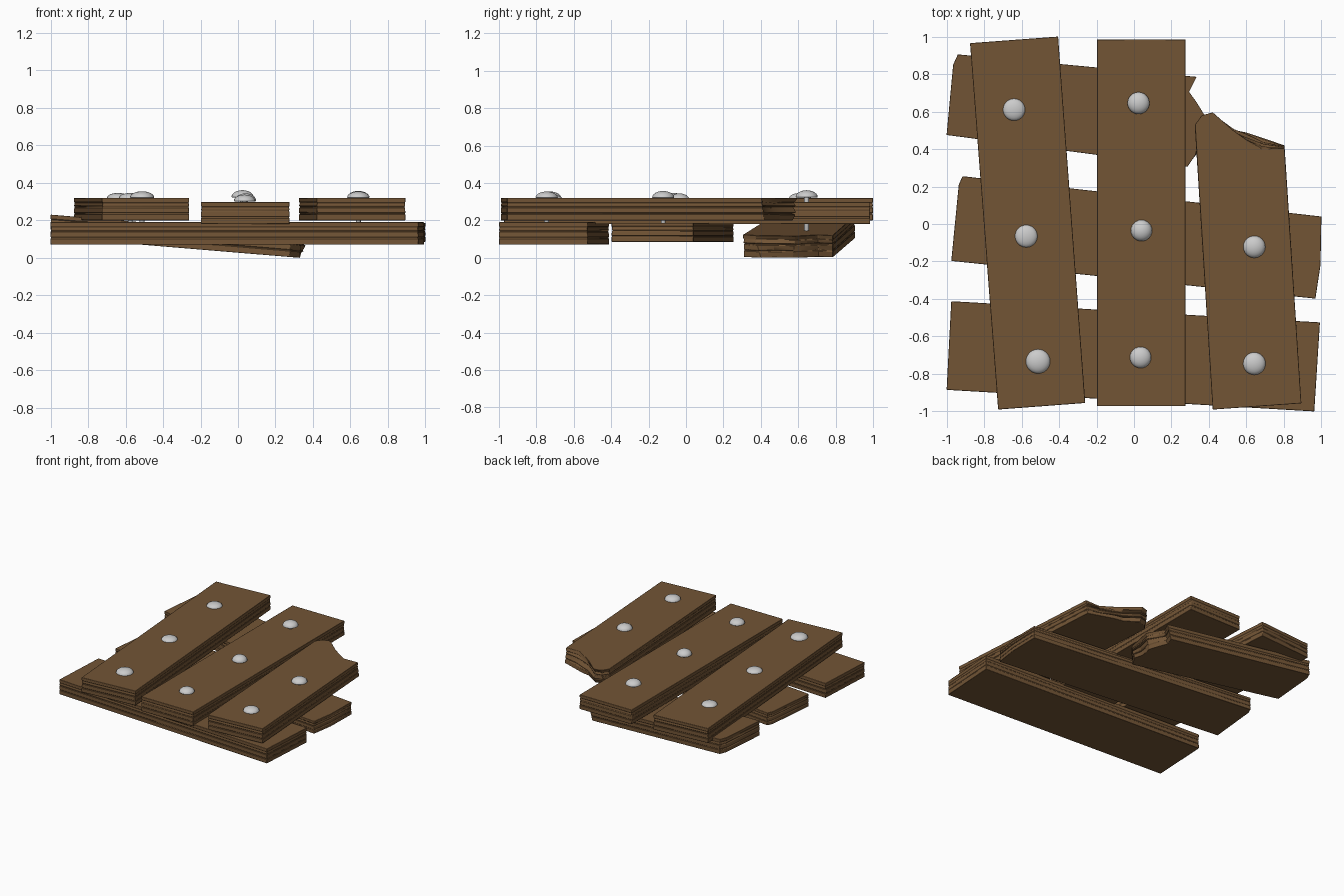
import bpy, bmesh, math, random
from mathutils import Vector

if "Cube" in bpy.data.objects:
    bpy.data.objects.remove(bpy.data.objects["Cube"])

random.seed(4)


def material(name, color):
    m = bpy.data.materials.new(name)
    m.diffuse_color = (*color, 1)
    m.use_nodes = True
    m.node_tree.nodes["Principled BSDF"].inputs["Base Color"].default_value = m.diffuse_color
    return m


wood = material("wood", (0.17, 0.09, 0.036))


def finish(bm, name, angle, mat=None):
    bmesh.ops.recalc_face_normals(bm, faces=bm.faces)
    me = bpy.data.meshes.new(name)
    bm.to_mesh(me)
    bm.free()
    ob = bpy.data.objects.new(name, me)
    bpy.context.collection.objects.link(ob)
    if mat:
        me.materials.append(mat)
    bpy.ops.object.select_all(action='DESELECT')
    bpy.context.view_layer.objects.active = ob
    ob.select_set(True)
    bpy.ops.object.shade_smooth_by_angle(angle=math.radians(angle))
    return ob


def plank(name, top, z0, z1, bottom=None, broken=(), slope=0.0, pivot=0.0):
    """Stack of counter-clockwise outlines with shallow grain grooves; broken points are splintered."""
    bottom = bottom or top
    n = len(top)
    bm = bmesh.new()
    rings = []
    levels = [(0, 0), (.26, 0), (.30, .004), (.34, 0), (.56, .001),
              (.60, .005), (.64, 0), (.78, .003), (.82, 0), (1, 0)]
    for t, groove in levels:
        pts = [Vector(b).lerp(Vector(a), t) for a, b in zip(top, bottom)]
        ring = []
        for i, p in enumerate(pts):
            d0 = (p - pts[i - 1]).normalized()
            d1 = (pts[(i + 1) % n] - p).normalized()
            inward = Vector((-d0.y - d1.y, d0.x + d1.x))
            q = p + inward * groove
            if i in broken and 0 < t < 1:
                q += inward.normalized() * random.uniform(-0.012, 0.012)
            z = z0 + (z1 - z0) * t - slope * (q.x - pivot)
            ring.append(bm.verts.new((q.x, q.y, z)))
        rings.append(ring)
    bm.faces.new(rings[0])
    bm.faces.new(rings[-1])
    for a, b in zip(rings, rings[1:]):
        for i in range(n):
            j = (i + 1) % n
            bm.faces.new((a[i], a[j], b[j], b[i]))
    ob = finish(bm, name, 25, wood)
    bev = ob.modifiers.new("worn_edges", 'BEVEL')
    bev.width = 0.008
    bev.segments = 2
    bev.limit_method = 'ANGLE'
    bev.angle_limit = math.radians(50)


# upper boards
plank("upper_board_left", [(-.725, -.99), (-.26, -.955), (-.405, 1.0), (-.875, .965)], .20, .32)
plank("upper_board_middle", [(-.197, -.972), (.275, -.972), (.275, .985), (-.197, .985)], .18, .298)
plank("upper_board_right_broken",
      [(.42, -.99), (.893, -.957), (.803, .405), (.68, .40), (.60, .45),
       (.53, .50), (.42, .597), (.36, .58), (.325, .53)], .20, .32,
      bottom=[(.42, -.99), (.893, -.957), (.803, .42), (.70, .455), (.60, .488),
              (.53, .50), (.42, .57), (.36, .55), (.325, .51)],
      broken=(3, 4, 5, 6, 7))

# lower cross boards
plank("lower_board_front", [(-1.0, -.885), (.962, -1.0), (.992, -.525), (-.975, -.412)], .07, .19)
plank("lower_board_middle",
      [(-.975, -.197), (.968, -.398), (.995, -.22), (1.0, .04), (-.915, .255), (-.935, .21)],
      .085, .187)
plank("lower_board_rear_broken",
      [(-1.0, .475), (.285, .305), (.33, .37), (.35, .47), (.375, .585), (.335, .65),
       (.295, .705), (.335, .785), (-.94, .905), (-.965, .85)], 0, .12,
      bottom=[(-1.0, .475), (.275, .31), (.33, .40), (.31, .47), (.33, .57), (.30, .65),
              (.27, .71), (.30, .785), (-.94, .905), (-.965, .85)],
      broken=(2, 3, 4, 5, 6), slope=.083, pivot=.33)


# nails: domed head with a thin shank, turned on a lathe
def nail(name, x, y, base, r, h, tip=.11):
    bm = bmesh.new()
    prof = [(r * math.sin(a), base + h * math.cos(a))
            for a in (math.radians(15 * k) for k in range(7))]
    prof += [(r * .9, base - .004), (.013, base - .004), (.013, tip), (0, tip - .02)]
    vs = [bm.verts.new((x + px, y, z)) for px, z in prof]
    es = [bm.edges.new(e) for e in zip(vs, vs[1:])]
    bmesh.ops.spin(bm, geom=vs + es, cent=(x, y, 0), axis=(0, 0, 1),
                   angle=2 * math.pi, steps=24)
    bmesh.ops.remove_doubles(bm, verts=bm.verts, dist=1e-4)
    finish(bm, name, 40)


nails = [("left_rear", -.64, .61, .320, .059, .026),
         ("left_middle", -.575, -.065, .320, .060, .026),
         ("left_front", -.512, -.733, .322, .065, .033),
         ("middle_rear", .024, .645, .325, .059, .036),
         ("middle_middle", .04, -.035, .304, .057, .040),
         ("middle_front", .035, -.712, .304, .057, .033),
         ("right_middle", .642, -.122, .322, .059, .035),
         ("right_front", .642, -.745, .322, .060, .032)]
for label, *args in nails:
    nail("nail_" + label, *args)
